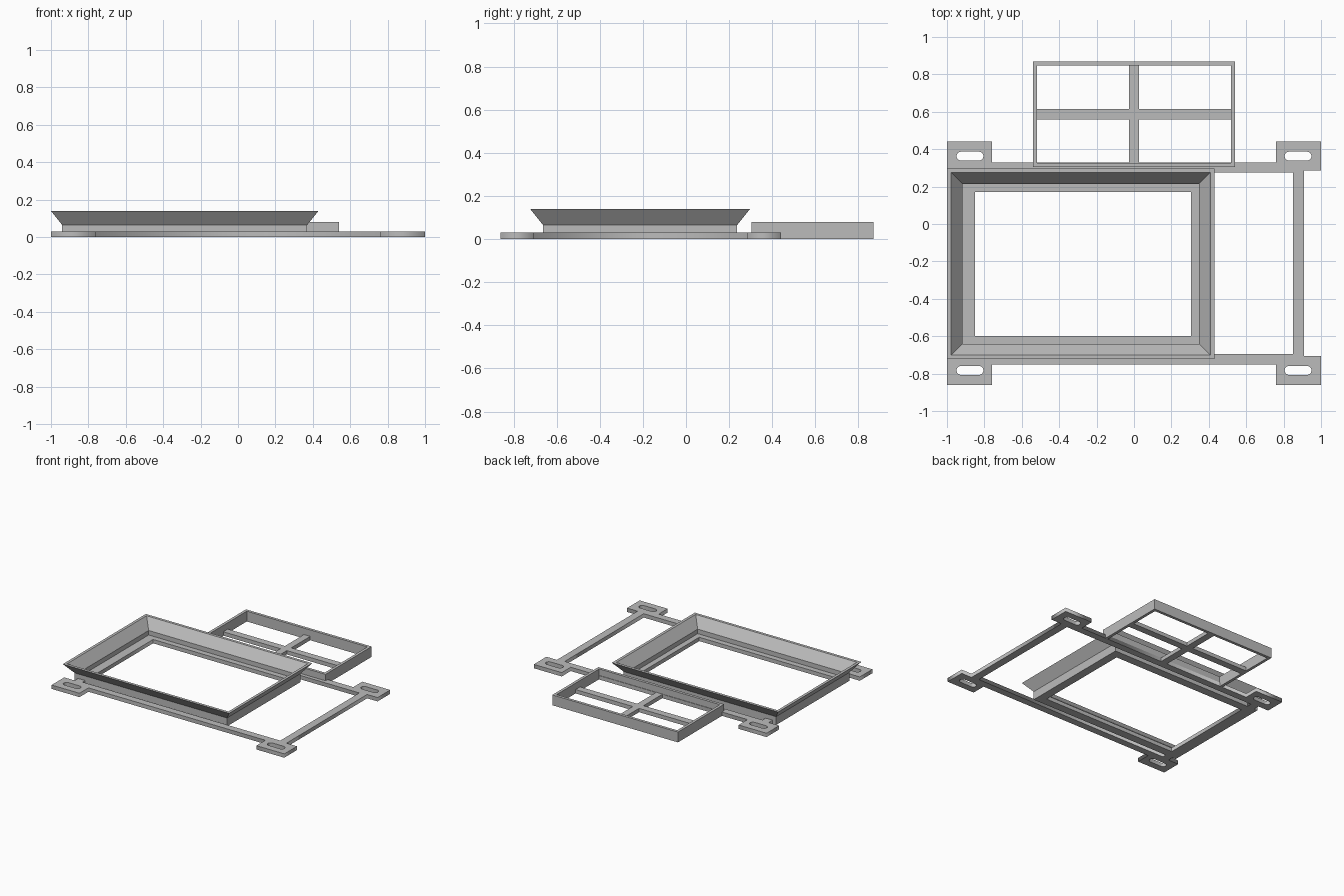
import bpy
import bmesh
from math import sin, cos, pi

cube = bpy.data.objects.get("Cube")
if cube:
    bpy.data.objects.remove(cube, do_unlink=True)

grey = bpy.data.materials.new("plain grey")
grey.use_nodes = True
GREY = (0.5, 0.5, 0.5, 1)
grey.diffuse_color = GREY
grey.node_tree.nodes["Principled BSDF"].inputs["Base Color"].default_value = GREY

CY = -0.21  # y centre shared by the mounting frame and the trim


def finish(name, bm):
    bmesh.ops.recalc_face_normals(bm, faces=bm.faces)
    mesh = bpy.data.meshes.new(name)
    bm.to_mesh(mesh)
    bm.free()
    mesh.materials.append(grey)
    obj = bpy.data.objects.new(name, mesh)
    bpy.context.collection.objects.link(obj)
    return obj


def box(name, x0, x1, y0, y1, z0, z1):
    bm = bmesh.new()
    bmesh.ops.create_cube(bm, size=1)
    for v in bm.verts:
        v.co.x = x1 if v.co.x > 0 else x0
        v.co.y = y1 if v.co.y > 0 else y0
        v.co.z = z1 if v.co.z > 0 else z0
    return finish(name, bm)


def rect_ring(name, cx, cy, hx, hy, profile):
    """Sweep a closed (outset, z) profile around a rectangle with mitred corners."""
    bm = bmesh.new()
    loops = [[bm.verts.new((cx + sx * (hx + d), cy + sy * (hy + d), z)) for d, z in profile]
             for sx, sy in ((1, 1), (-1, 1), (-1, -1), (1, -1))]
    n = len(profile)
    for i in range(4):
        a, b = loops[i], loops[(i + 1) % 4]
        for j in range(n):
            k = (j + 1) % n
            bm.faces.new((a[j], b[j], b[k], a[k]))
    return finish(name, bm)


def plate(name, outlines, thickness):
    """Flat plate from closed outlines; inner outlines become holes."""
    curve = bpy.data.curves.new(name + "_outline", "CURVE")
    curve.dimensions = "2D"
    curve.fill_mode = "BOTH"
    curve.extrude = thickness / 2
    for pts in outlines:
        s = curve.splines.new("POLY")
        s.points.add(len(pts) - 1)
        for p, (x, y) in zip(s.points, pts):
            p.co = (x, y + CY, 0, 1)
        s.use_cyclic_u = True
    temp = bpy.data.objects.new(name + "_temp", curve)
    bpy.context.collection.objects.link(temp)
    bpy.context.view_layer.update()
    evaluated = temp.evaluated_get(bpy.context.evaluated_depsgraph_get())
    bm = bmesh.new()
    bm.from_mesh(evaluated.to_mesh())
    evaluated.to_mesh_clear()
    bpy.data.objects.remove(temp, do_unlink=True)
    bmesh.ops.remove_doubles(bm, verts=bm.verts, dist=0.0001)
    bmesh.ops.translate(bm, verts=bm.verts, vec=(0, 0, thickness / 2))
    return finish(name, bm)


# Mounting frame: thin rails with a slotted tab at each corner
quarter = [(1, 0.495), (1, 0.65), (0.76, 0.65), (0.76, 0.54)]
quarter = [(0.91, 0.495)] + quarter
outline = []
for sx, sy in ((1, 1), (-1, 1), (-1, -1), (1, -1)):
    pts = [(x * sx, y * sy) for x, y in quarter]
    outline += pts if sx * sy > 0 else pts[::-1]
opening = [(0.85, 0.485), (-0.85, 0.485), (-0.85, -0.485), (0.85, -0.485)]


def slot(cx, cy, half=0.048, r=0.024, n=8):
    pts = []
    for side, start in ((1, -pi / 2), (-1, pi / 2)):
        for i in range(n + 1):
            a = start + pi * i / n
            pts.append((cx + side * half + r * cos(a), cy + r * sin(a)))
    return pts


slots = [slot(sx * 0.877, sy * 0.573) for sx in (1, -1) for sy in (1, -1)]
plate("mounting_frame", [outline, opening] + slots, 0.03)

# Flared trim: inner lip, upright wall and sloping collar
rect_ring("flared_trim", -0.285, CY - 0.003, 0.655, 0.45,
          [(0, 0), (0, 0.065), (0.06, 0.14), (0.038, 0.14),
           (-0.022, 0.065), (-0.022, 0.03), (-0.065, 0.03), (-0.065, 0)])

# Rear box: open rectangular wall with a cross of flat bars
rect_ring("rear_box_wall", 0, 0.587, 0.54, 0.283,
          [(0, 0), (0, 0.08), (-0.022, 0.08), (-0.022, 0)])
box("rear_cross_bar_long", -0.52, 0.52, 0.56, 0.615, 0, 0.03)
box("rear_cross_bar_short", -0.027, 0.027, 0.325, 0.848, 0, 0.03)
